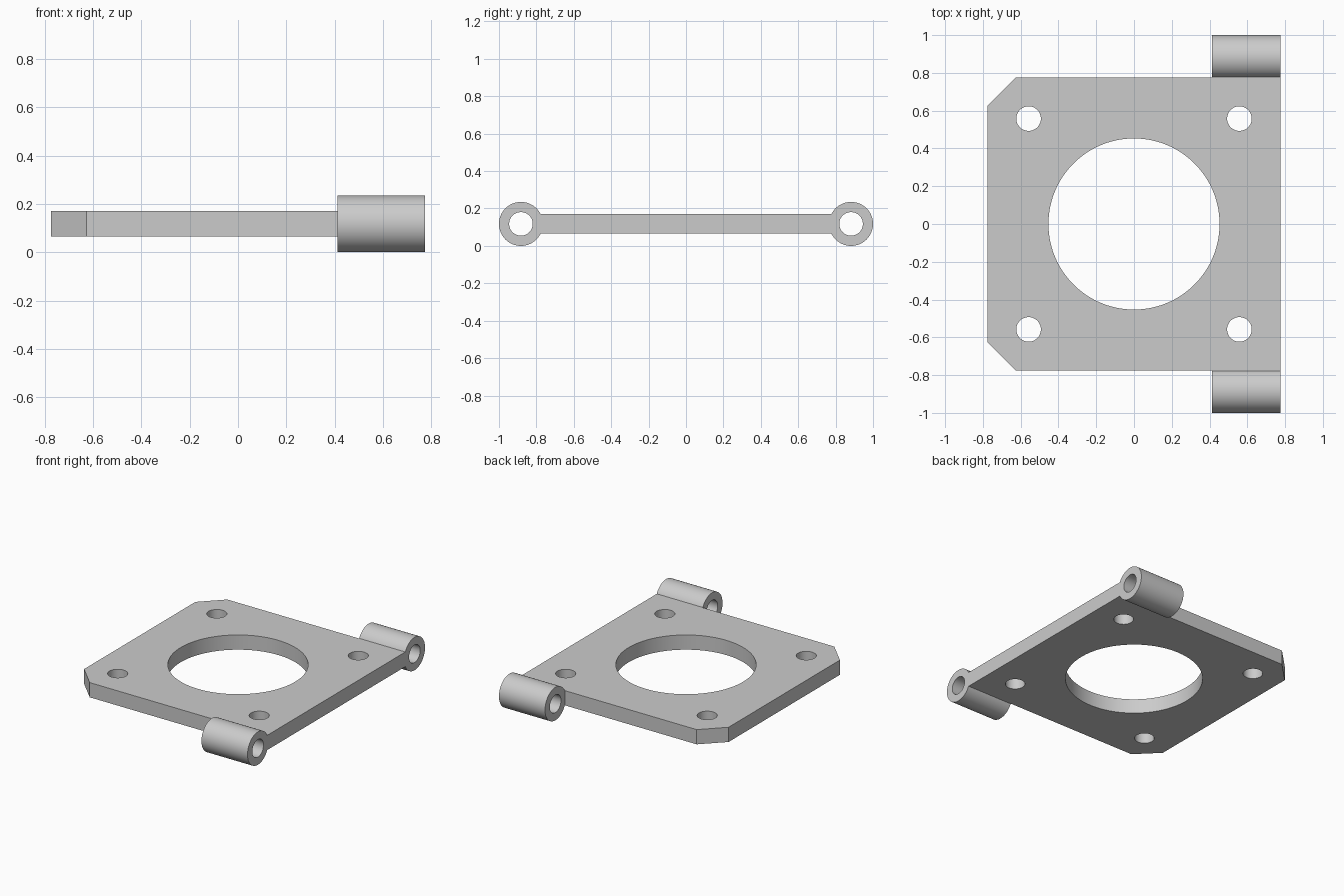
import bpy, bmesh, math
from mathutils import Matrix

cube = bpy.data.objects.get("Cube")
if cube:
    bpy.data.objects.remove(cube, do_unlink=True)

HALF, CHAMFER = 0.775, 0.148          # plate outline
Z_LOW, Z_HIGH = 0.065, 0.17
TUBE_R, BORE_R = 0.1175, 0.063        # hinge barrels
TUBE_X0, TUBE_Y, TUBE_Z = 0.412, 0.8825, 0.1175

grey = bpy.data.materials.new("plain grey")
grey.use_nodes = True
colour = (0.6, 0.6, 0.6, 1)
grey.diffuse_color = colour
grey.node_tree.nodes["Principled BSDF"].inputs["Base Color"].default_value = colour


def add_object(name, bm):
    mesh = bpy.data.meshes.new(name)
    bmesh.ops.recalc_face_normals(bm, faces=bm.faces)
    bm.to_mesh(mesh)
    bm.free()
    mesh.materials.append(grey)
    obj = bpy.data.objects.new(name, mesh)
    bpy.context.collection.objects.link(obj)
    return obj


def prism(name, outline, z0, z1):
    bm = bmesh.new()
    face = bm.faces.new([bm.verts.new((x, y, z0)) for x, y in outline])
    top = bmesh.ops.extrude_face_region(bm, geom=[face])["geom"]
    verts = [v for v in top if isinstance(v, bmesh.types.BMVert)]
    bmesh.ops.translate(bm, verts=verts, vec=(0, 0, z1 - z0))
    return add_object(name, bm)


def cylinder(name, radius, length, centre, along_x=False, sides=64):
    bm = bmesh.new()
    turn = Matrix.Rotation(math.pi / 2, 4, "Y") if along_x else Matrix()
    bmesh.ops.create_cone(bm, cap_ends=True, segments=sides, radius1=radius,
                          radius2=radius, depth=length,
                          matrix=Matrix.Translation(centre) @ turn)
    return add_object(name, bm)


def combine(target, tool, operation):
    mod = target.modifiers.new(operation.lower(), "BOOLEAN")
    mod.operation, mod.object, mod.solver = operation, tool, "EXACT"
    bpy.context.view_layer.objects.active = target
    bpy.ops.object.modifier_apply(modifier=mod.name)
    bpy.data.objects.remove(tool, do_unlink=True)


# Square plate with two clipped corners
c = HALF - CHAMFER
plate = prism("hinged_mounting_plate",
              [(-c, -HALF), (HALF, -HALF), (HALF, HALF), (-c, HALF),
               (-HALF, c), (-HALF, -c)], Z_LOW, Z_HIGH)

# Hinge barrels, each joined to the plate by a short web
length = HALF - TUBE_X0
mid_x = (HALF + TUBE_X0) / 2
for side in (-1, 1):
    inner, outer = side * (HALF - 0.05), side * (HALF + 0.02)
    web = prism("barrel_web", [(TUBE_X0, inner), (HALF, inner),
                               (HALF, outer), (TUBE_X0, outer)], Z_LOW, Z_HIGH)
    combine(plate, web, "UNION")
    centre = (mid_x, side * TUBE_Y, TUBE_Z)
    combine(plate, cylinder("barrel", TUBE_R, length, centre, True), "UNION")
    combine(plate, cylinder("barrel_bore", BORE_R, length + 0.2, centre, True),
            "DIFFERENCE")

# Large central opening and four bolt holes
combine(plate, cylinder("central_opening", 0.453, 1, (0, 0, TUBE_Z), sides=128),
        "DIFFERENCE")
for sx in (-1, 1):
    for sy in (-1, 1):
        hole = cylinder("bolt_hole", 0.065, 1, (sx * 0.558, sy * 0.558, TUBE_Z))
        combine(plate, hole, "DIFFERENCE")

# Smooth curved walls, crisp edges
bpy.ops.object.select_all(action="DESELECT")
plate.select_set(True)
bpy.context.view_layer.objects.active = plate
bpy.ops.object.shade_smooth_by_angle(angle=math.radians(30))
